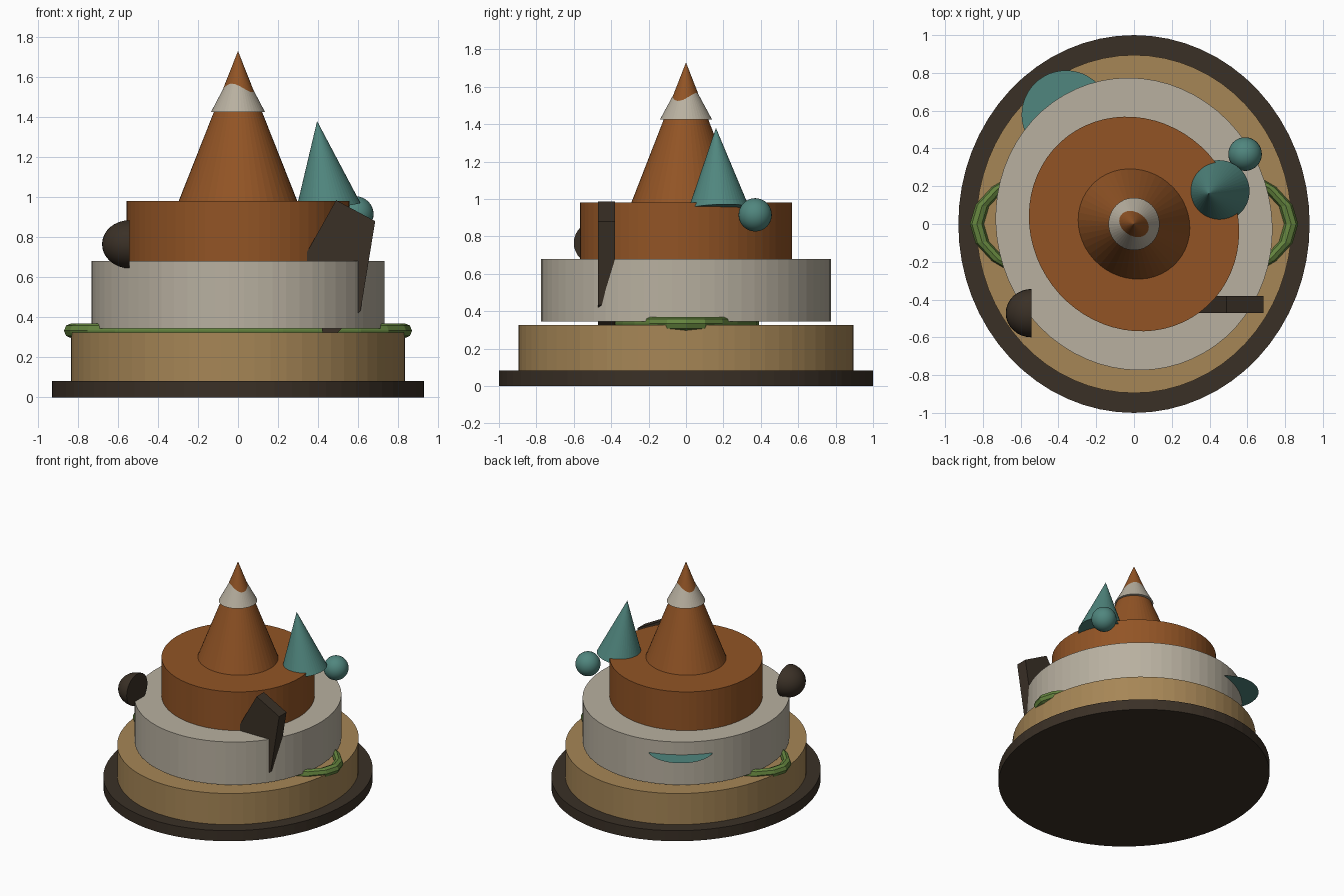
import bpy, math
from mathutils import Vector

if "Cube" in bpy.data.objects:
    bpy.data.objects.remove(bpy.data.objects["Cube"])


def mat(name, r, g, b):
    """Flat material from sRGB 0-255 values."""
    m = bpy.data.materials.new(name)
    lin = [((c / 255 + 0.055) / 1.055) ** 2.4 for c in (r, g, b)]
    m.diffuse_color = (*lin, 1)
    m.use_nodes = True
    m.node_tree.nodes["Principled BSDF"].inputs["Base Color"].default_value = m.diffuse_color
    return m


DARK = mat("dark_brown", 58, 48, 38)
TAN = mat("tan", 166, 134, 86)
STONE = mat("pale_stone", 184, 176, 160)
RUST = mat("rust_orange", 146, 84, 37)
TEAL = mat("teal", 80, 134, 126)
GREEN = mat("moss_green", 100, 132, 62)


def finish(name, material):
    ob = bpy.context.object
    ob.name = ob.data.name = name
    ob.data.materials.append(material)
    return ob


def tier(name, rx, ry, z0, z1, turn, material):
    """Oval disc standing between two heights."""
    bpy.ops.mesh.primitive_cylinder_add(vertices=64, radius=1, depth=z1 - z0,
                                        location=(0, 0, (z0 + z1) / 2),
                                        rotation=(0, 0, math.radians(turn)))
    bpy.context.object.scale = (rx, ry, 1)
    return finish(name, material)


def cone(name, base, apex, rx, ry, turn, material):
    """Cone from base centre to apex."""
    base, apex = Vector(base), Vector(apex)
    axis = apex - base
    bpy.ops.mesh.primitive_cone_add(vertices=48, radius1=1, radius2=0,
                                    depth=axis.length, location=(base + apex) / 2)
    ob = bpy.context.object
    ob.scale = (rx, ry, 1)
    tilt = Vector((0, 0, 1)).rotation_difference(axis).to_matrix()
    spin = bpy.context.object.rotation_euler.copy()
    spin.z = math.radians(turn)
    ob.rotation_euler = (tilt @ spin.to_matrix()).to_euler()
    return finish(name, material)


# stacked oval tiers, each turned a little further
tier("base_plate", 0.93, 1.0, 0, 0.082, 0, DARK)
tier("lower_tier", 0.835, 0.895, 0.08, 0.325, 0, TAN)
tier("middle_tier", 0.728, 0.779, 0.345, 0.68, 18, STONE)
tier("upper_tier", 0.541, 0.583, 0.678, 0.982, 37, RUST)

# central peak with snow cap
cone("peak", (0, 0, 0.98), (0, 0, 1.73), 0.284, 0.305, 50, RUST)
cone("snow_cap", (0, 0, 1.425), (0, 0, 1.682), 0.135, 0.139, 0, STONE)

# leaning tree and bush
cone("tree", (0.45, 0.175, 0.95), (0.395, 0.16, 1.38), 0.163, 0.163, 0, TEAL)
bpy.ops.mesh.primitive_uv_sphere_add(segments=32, ring_count=16, radius=0.089,
                                     location=(0.588, 0.37, 0.915))
finish("bush", TEAL)
bpy.ops.object.shade_smooth_by_angle()

# moss ring squeezed between the tiers
bpy.ops.mesh.primitive_torus_add(major_segments=24, minor_segments=8,
                                 major_radius=0.832, minor_radius=0.037,
                                 location=(0, 0, 0.333))
bpy.context.object.scale = (1, 0.45, 1)
finish("moss_ring", GREEN)

# thin pond disc cutting through the middle tier
bpy.ops.mesh.primitive_circle_add(vertices=48, radius=0.235, fill_type='NGON',
                                  location=(-0.36, 0.578, 0.58))
finish("pond_disc", TEAL)

# half boulder, flat side towards +x
bpy.ops.mesh.primitive_uv_sphere_add(segments=32, ring_count=16, radius=1,
                                     location=(-0.542, -0.472, 0.765))
rock = finish("half_boulder", DARK)
rock.scale = (0.137, 0.128, 0.12)
for v in rock.data.vertices:
    v.co.x = min(v.co.x, 0)
bpy.ops.object.shade_smooth_by_angle()

# slanted rock slab, an extruded outline in the xz plane
outline = [(0.49, 0.985), (0.685, 0.88), (0.612, 0.432), (0.437, 0.267), (0.33, 0.70)]
n = len(outline)
verts = [(x, y, z) for y in (-0.47, -0.38) for x, z in outline]
faces = [tuple(reversed(range(n))), tuple(range(n, 2 * n))]
faces += [(i, (i + 1) % n, n + (i + 1) % n, n + i) for i in range(n)]
me = bpy.data.meshes.new("rock_slab")
me.from_pydata(verts, [], [tuple(reversed(f)) for f in faces])
me.materials.append(DARK)
slab = bpy.data.objects.new("rock_slab", me)
bpy.context.collection.objects.link(slab)
# consistent outward normals
import bmesh
bm = bmesh.new()
bm.from_mesh(me)
bmesh.ops.recalc_face_normals(bm, faces=bm.faces)
bm.to_mesh(me)
bm.free()
